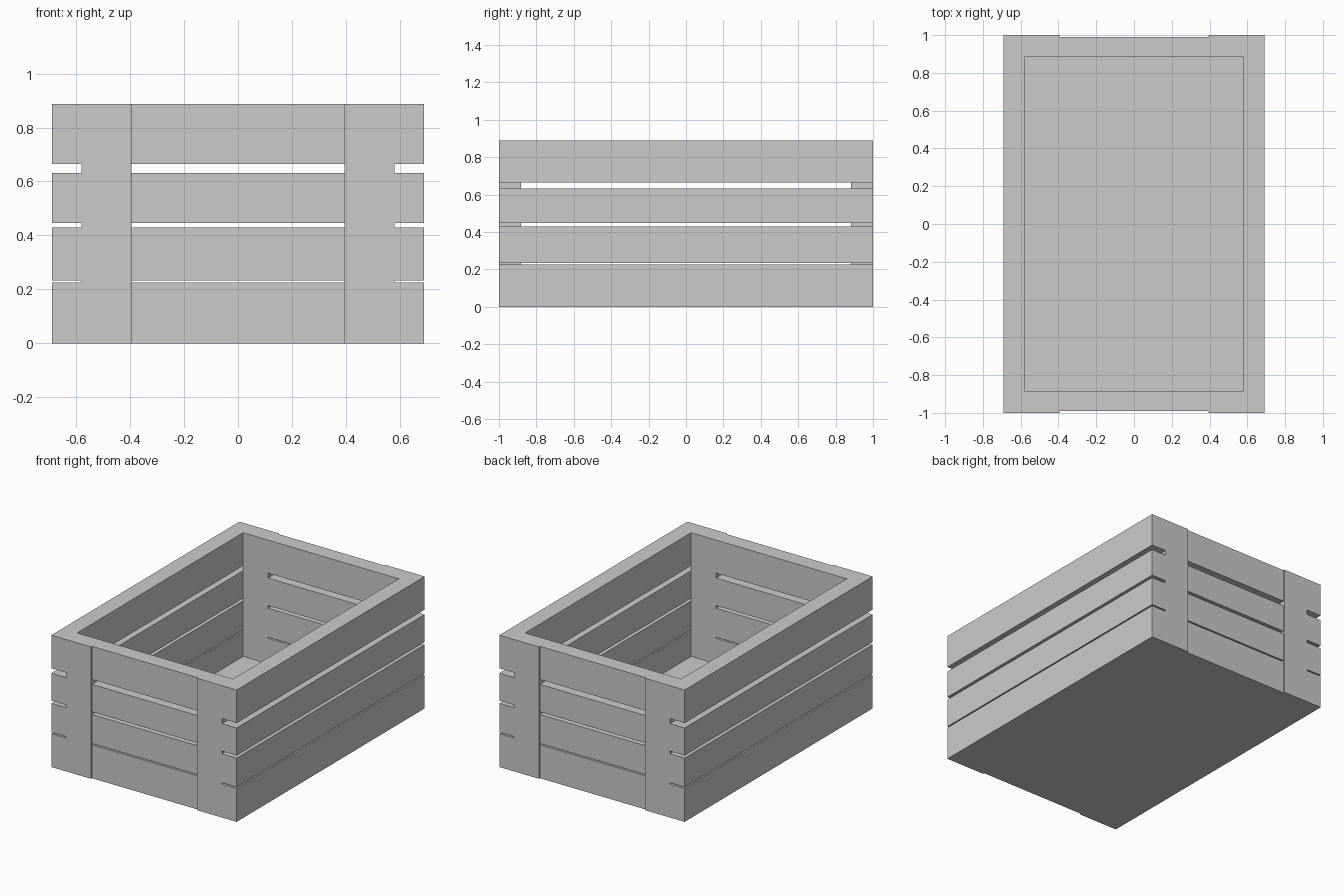
import bpy, bmesh
from mathutils import Vector

if "Cube" in bpy.data.objects:
    bpy.data.objects.remove(bpy.data.objects["Cube"])


def box(name, lo, hi):
    """Axis-aligned box between two corners."""
    lo, hi = Vector(lo), Vector(hi)
    mid, size = (lo + hi) / 2, hi - lo
    bm = bmesh.new()
    bmesh.ops.create_cube(bm, size=1)
    for v in bm.verts:
        v.co = mid + Vector(a * b for a, b in zip(v.co, size))
    mesh = bpy.data.meshes.new(name)
    bm.to_mesh(mesh)
    bm.free()
    ob = bpy.data.objects.new(name, mesh)
    bpy.context.scene.collection.objects.link(ob)
    return ob


def mirror(ob, x=False, y=False):
    mod = ob.modifiers.new("mirror", 'MIRROR')
    mod.use_axis = (x, y, False)
    mod.use_mirror_merge = False


X_OUT, X_IN, X_POST = 0.69, 0.58, 0.395
Y_OUT, Y_IN, Y_SLAT = 1.0, 0.883, 0.99
HEIGHT = 0.888
ROWS = [(0, 0.225), (0.234, 0.429), (0.447, 0.632), (0.665, HEIGHT)]

# Floor panel
box("floor", (-X_IN, -Y_IN, 0), (X_IN, Y_IN, 0.055))

# Corner posts at both ends
mirror(box("corner_posts", (X_POST, Y_IN, 0), (X_IN, Y_OUT, HEIGHT)), x=True, y=True)

for i, (z0, z1) in enumerate(ROWS, 1):
    # Long side slats running the full length
    mirror(box(f"side_slats_{i}", (X_IN, -Y_OUT, z0), (X_OUT, Y_OUT, z1)), x=True)
    # End slats, slightly recessed between the posts
    mirror(box(f"end_slats_{i}", (-X_POST, Y_IN, z0), (X_POST, Y_SLAT, z1)), y=True)
